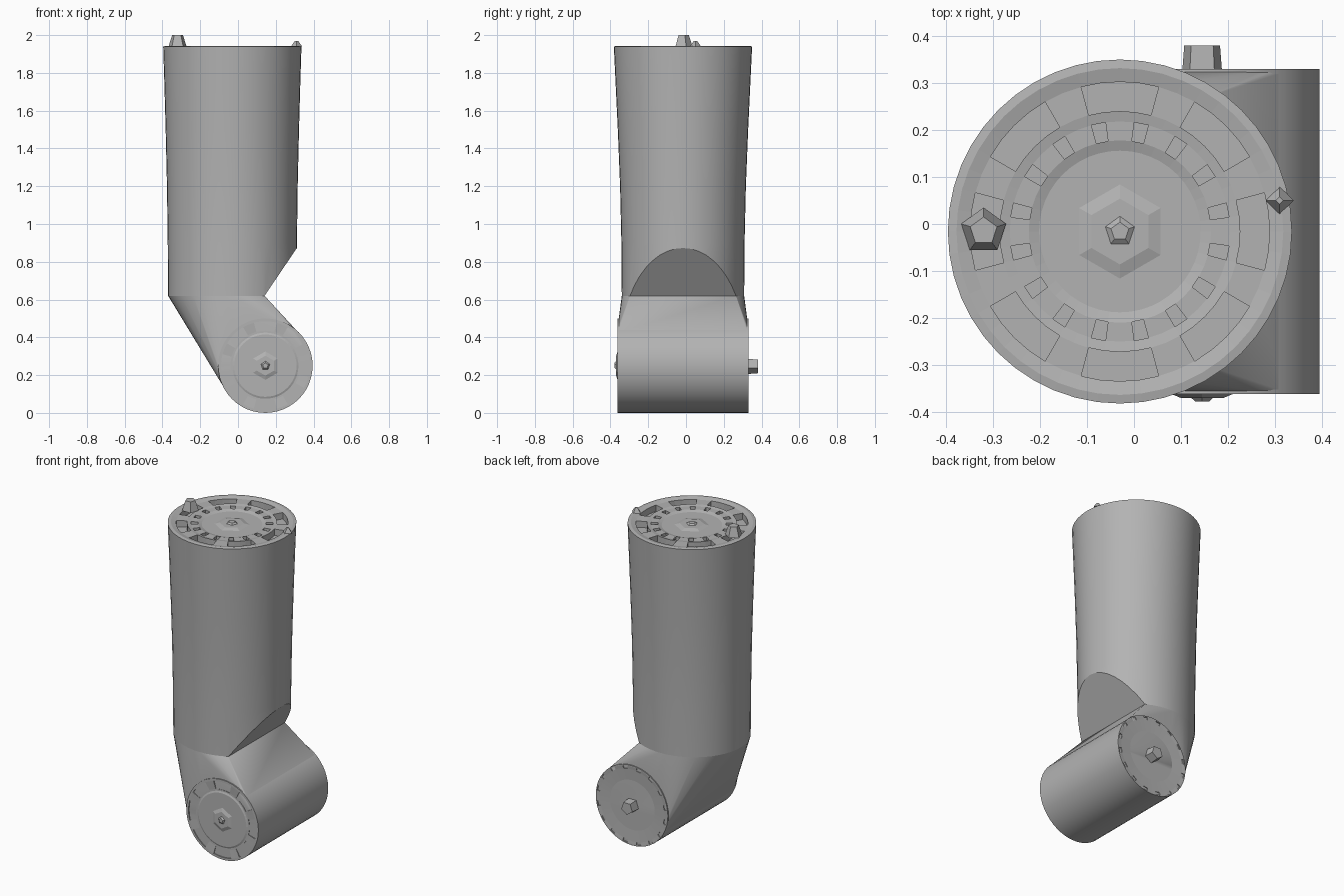
import bpy, bmesh, math
from mathutils import Vector, Matrix

old = bpy.data.objects.get("Cube")
if old:
    bpy.data.objects.remove(old, do_unlink=True)

GREY = (0.45, 0.45, 0.45, 1)
metal = bpy.data.materials.new("plain grey metal")
metal.use_nodes = True
metal.diffuse_color = GREY
metal.node_tree.nodes["Principled BSDF"].inputs["Base Color"].default_value = GREY


def finish(name, bm, smooth=True, matrix=None):
    bmesh.ops.recalc_face_normals(bm, faces=bm.faces)
    me = bpy.data.meshes.new(name)
    bm.to_mesh(me)
    bm.free()
    me.materials.append(metal)
    ob = bpy.data.objects.new(name, me)
    bpy.context.collection.objects.link(ob)
    if matrix:
        ob.matrix_world = matrix
    if smooth:
        bpy.ops.object.select_all(action='DESELECT')
        ob.select_set(True)
        bpy.context.view_layer.objects.active = ob
        bpy.ops.object.shade_smooth_by_angle(angle=math.radians(32))
    return ob


def circle(rx, ry, n):
    return [(rx * math.cos(2 * math.pi * i / n), ry * math.sin(2 * math.pi * i / n))
            for i in range(n)]


def loft(bm, rings):
    for a, b in zip(rings, rings[1:]):
        n = len(a)
        for i in range(n):
            j = (i + 1) % n
            bm.faces.new((a[i], a[j], b[j], b[i]))


SEG = 48
CX, CY = -0.03, -0.016          # upright tube axis
JX, JZ, JR = 0.145, 0.25, 0.25  # joint barrel axis and radius
FRONT, BACK = -0.362, 0.33
BREAK = 0.62

# Upright tube, slightly flared to the top, with a slanted cut on its left
bm = bmesh.new()
rings = []
for z, rx, ry in ((BREAK, 0.34, 0.324), (0.9, 0.342, 0.326), (1.2, 0.346, 0.333),
                  (1.5, 0.353, 0.345), (1.75, 0.36, 0.357), (1.94, 0.366, 0.366)):
    rings.append([bm.verts.new((CX + x, CY + y, z)) for x, y in circle(rx, ry, SEG)])
loft(bm, rings)
bm.faces.new(rings[0])
cut = bmesh.ops.bisect_plane(bm, geom=bm.verts[:] + bm.edges[:] + bm.faces[:],
                             plane_co=(0.1, 0, 0.56), plane_no=(0.31, 0, -0.21),
                             clear_outer=True)
bmesh.ops.edgenet_fill(bm, edges=[e for e in cut['geom_cut'] if isinstance(e, bmesh.types.BMEdge)])
base = [v.co.copy() for v in bm.verts if abs(v.co.z - BREAK) < 1e-4]
bm.faces.ensure_lookup_table()
bmesh.ops.delete(bm, geom=[f for f in bm.faces if all(abs(v.co.z - BREAK) < 1e-4 for v in f.verts)],
                 context='FACES_ONLY')
finish("upright_tube", bm)

# Neck blending the tube into the barrel
bm = bmesh.new()
for co in base:
    bm.verts.new(co)
for y in (-0.32, 0.29):
    bm.verts.new((0.1, y, 0.56))
for y in (FRONT + 0.006, BACK - 0.006):
    for x, z in circle(JR - 0.002, JR - 0.002, SEG):
        bm.verts.new((JX + x, y, JZ + z))
hull = bmesh.ops.convex_hull(bm, input=bm.verts[:])
bmesh.ops.delete(bm, geom=list(set(hull['geom_interior'] + hull['geom_unused'])), context='VERTS')
finish("neck", bm)

# Horizontal joint barrel
bm = bmesh.new()
rings = [[bm.verts.new((JX + x, y, JZ + z)) for x, z in circle(JR, JR, SEG)]
         for y in (FRONT, BACK)]
loft(bm, rings)
finish("joint_barrel", bm)


def end_plate(name, radius, rows, slot_row, hole_row, depth, matrix):
    """Flange with concentric steps, eight slots and a ring of small holes."""
    bm = bmesh.new()
    rings = [[bm.verts.new((x, y, h)) for x, y in circle(radius * r, radius * r, SEG)]
             for r, h in rows]
    slots, holes = [], []
    for k, (a, b) in enumerate(zip(rings, rings[1:])):
        for i in range(SEG):
            j = (i + 1) % SEG
            f = bm.faces.new((a[i], a[j], b[j], b[i]))
            if k == slot_row and (i + 2) % 6 < 4:
                slots.append(f)
            if k == hole_row and i % 3 == 1:
                holes.append(f)
    bm.faces.new(rings[-1])
    bmesh.ops.recalc_face_normals(bm, faces=bm.faces)
    if sum(f.normal.z for f in bm.faces) < 0:
        bmesh.ops.reverse_faces(bm, faces=bm.faces[:])
    for group, d in ((slots, depth), (holes, depth * 0.6)):
        if group:
            top = bmesh.ops.extrude_face_region(bm, geom=group)
            verts = [v for v in top['geom'] if isinstance(v, bmesh.types.BMVert)]
            bmesh.ops.translate(bm, verts=verts, vec=(0, 0, -d))
            bmesh.ops.delete(bm, geom=group, context='FACES')
    finish(name, bm, False, matrix)


def block(name, sides, r1, r2, height, matrix):
    """Small tapered prism standing along its local z axis."""
    bm = bmesh.new()
    bmesh.ops.create_cone(bm, cap_ends=True, segments=sides, radius1=r1, radius2=r2,
                          depth=height, matrix=Matrix.Translation((0, 0, height / 2)))
    finish(name, bm, False, matrix)


top = Matrix.Translation((CX, CY, 1.94))
front = Matrix.Translation((JX, FRONT, JZ)) @ Matrix.Rotation(math.pi / 2, 4, 'X')
back = Matrix.Translation((JX, BACK, JZ)) @ Matrix.Rotation(-math.pi / 2, 4, 'X')

# Top flange with its hub
end_plate("top_flange", 0.366,
          ((1, 0), (0.95, 0.003), (0.87, -0.004), (0.7, -0.004), (0.64, -0.008),
           (0.53, -0.008), (0.47, -0.015), (0.28, -0.015)), 2, 4, 0.04, top)
# Front flange with its hub
end_plate("front_flange", JR,
          ((1, 0), (0.94, 0), (0.74, -0.004), (0.7, -0.004), (0.66, 0), (0.3, 0.0)),
          1, 9, 0.03, front)
# Back cap, gently dished, with small notches at the rim
end_plate("back_cap", JR, ((1, 0), (0.97, 0), (0.9, -0.002), (0.2, -0.012)),
          9, 1, 0.015, back)

# Raised hubs at the centres of the flanges
for name, base_m, r in (("top", top, 0.1), ("front", front, 0.075)):
    lift = Matrix.Translation((0, 0, -0.015 if name == "top" else 0))
    block(name + "_hub", 6, r, r * 0.7, 0.008, base_m @ lift)
    block(name + "_hub_pin", 5, r * 0.45, r * 0.2, 0.016, base_m @ lift)

# Locating pins
block("top_locating_pin", 5, 0.05, 0.03, 0.06,
      Matrix.Translation((-0.32, -0.015, 1.94)))
block("top_small_pin", 4, 0.03, 0.008, 0.03,
      Matrix.Translation((0.31, 0.05, 1.94)))
block("back_locating_pin", 5, 0.045, 0.04, 0.062,
      back @ Matrix.Translation((0, 0, -0.012)))
